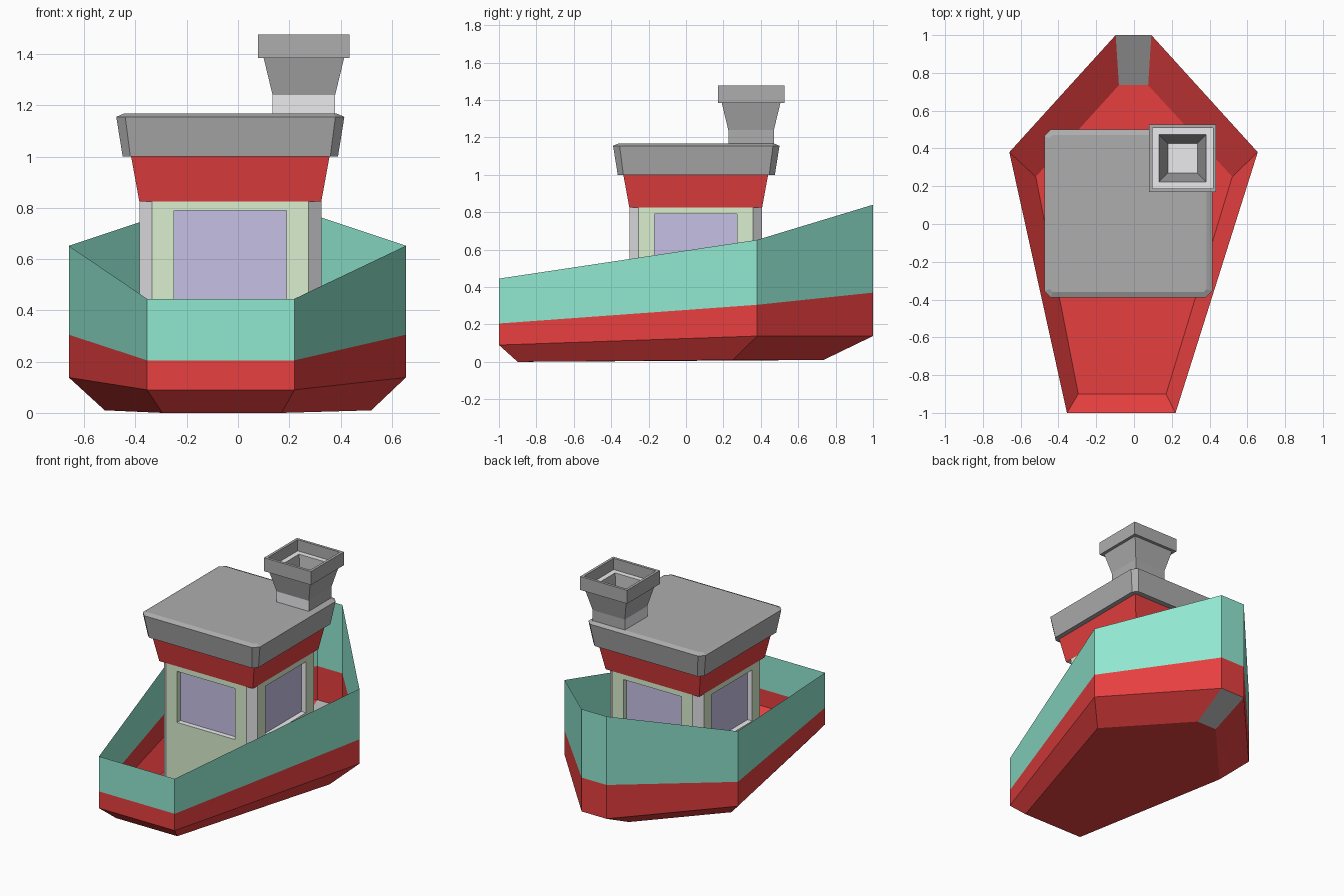
import bpy, bmesh
from math import cos, sin, pi

if "Cube" in bpy.data.objects:
    bpy.data.objects.remove(bpy.data.objects["Cube"])

COLORS = {
    "red": (0.80, 0.05, 0.05), "teal": (0.28, 0.80, 0.63), "pale_green": (0.70, 0.86, 0.62),
    "glass": (0.56, 0.53, 0.78), "dark_grey": (0.42, 0.42, 0.42), "light_grey": (0.83, 0.82, 0.85),
}
MATS = {}
for key, col in COLORS.items():
    MATS[key] = bpy.data.materials.new(key)
    MATS[key].diffuse_color = (*col, 1)
KEYS = list(COLORS)


def loft(name, rings, bands, bottom=None, top=None, special=None):
    """Skin closed rings; bands = material per strip, special = {(strip, side): material}."""
    special = special or {}
    bm = bmesh.new()
    rows = [[bm.verts.new(p) for p in ring] for ring in rings]
    n = len(rows[0])
    for b, mat in enumerate(bands):
        lo, hi = rows[b], rows[b + 1]
        for i in range(n):
            j = (i + 1) % n
            face = bm.faces.new((lo[i], lo[j], hi[j], hi[i]))
            face.material_index = KEYS.index(special.get((b, i), mat))
    if bottom:
        bm.faces.new(rows[0][::-1]).material_index = KEYS.index(bottom)
    if top:
        bm.faces.new(rows[-1]).material_index = KEYS.index(top)
    mesh = bpy.data.meshes.new(name)
    bm.to_mesh(mesh)
    bm.free()
    for key in KEYS:
        mesh.materials.append(MATS[key])
    obj = bpy.data.objects.new(name, mesh)
    bpy.context.collection.objects.link(obj)
    return obj


def square(cx, cy, h, z, c=0.0):
    """Square ring of half size h, corners cut by c."""
    if c == 0:
        pts = [(-h, -h), (h, -h), (h, h), (-h, h)]
    else:
        k = h - c
        pts = [(-k, -h), (k, -h), (h, -k), (h, k), (k, h), (-k, h), (-h, k), (-h, -k)]
    return [(cx + x, cy + y, z) for x, y in pts]


# Hull: open shell, six-sided plan, levels rise toward the bow
base = [(-0.295, -0.9), (0.17, -0.9), (0.52, 0.25), (0.075, 0.735), (-0.08, 0.735), (-0.52, 0.25)]
plan = [(-0.355, -1), (0.22, -1), (0.655, 0.38), (0.092, 1), (-0.097, 1), (-0.66, 0.38)]


def level(pts, stern, mid, bow):
    zs = (stern, stern, mid, bow, bow, mid)
    return [(x, y, z) for (x, y), z in zip(pts, zs)]


loft("hull", [level(base, 0, 0.01, 0.01), level(plan, 0.09, 0.138, 0.138),
              level(plan, 0.205, 0.305, 0.37), level(plan, 0.445, 0.652, 0.84)],
     ["red", "red", "teal"], bottom="red", special={(0, 3): "dark_grey"})

# Cabin walls with recessed windows, one per side
CX, CY, HALF, FACE = -0.03, 0.052, 0.355, 0.305


def wall_rect(angle, half, z0, z1, out):
    pts = [(-half, z0), (half, z0), (half, z1), (-half, z1)]
    c, s = cos(angle), sin(angle)
    return [(CX + u * c + out * s, CY + u * s - out * c, z) for u, z in pts]


for k, side in enumerate(("front", "right", "back", "left")):
    a = k * pi / 2
    jamb = "light_grey" if k % 2 else "pale_green"
    loft(side + "_cabin_wall",
         [wall_rect(a, FACE, 0.01, 0.825, HALF), wall_rect(a, 0.22, 0.44, 0.79, HALF),
          wall_rect(a, 0.22, 0.44, 0.79, HALF - 0.035)],
         ["pale_green", jamb], top="glass", special={(1, 0): "light_grey"})
    # Chamfered corner post beside this wall
    c, s = cos(a), sin(a)
    post = [(FACE, -HALF), (HALF, -FACE), (FACE, -FACE)]
    loft(side + "_corner_post",
         [[(CX + x * c - y * s, CY + x * s + y * c, z) for x, y in post] for z in (0.01, 0.825)],
         ["light_grey"])

# Flared red band above the windows
loft("cabin_band", [square(CX, CY, 0.355, 0.825), square(CX, CY, 0.387, 1.0)],
     ["red"], bottom="light_grey")

# Roof slab with cut corners and bevelled top edge
loft("roof", [square(CX, 0.055, 0.42, 1.0, 0.03), square(CX, 0.055, 0.445, 1.155, 0.035),
              square(CX, 0.055, 0.415, 1.168, 0.015)],
     ["dark_grey"] * 2, bottom="dark_grey", top="dark_grey")

# Funnel: column, flare, cap and hollow inside
profile = [(0.122, 1.15), (0.122, 1.24), (0.157, 1.385), (0.178, 1.385), (0.178, 1.477),
           (0.160, 1.477), (0.160, 1.40), (0.125, 1.40), (0.078, 1.20)]
loft("funnel", [square(0.257, 0.348, h, z) for h, z in profile],
     ["dark_grey"] * 6 + ["light_grey", "dark_grey"], top="light_grey",
     special={(0, 0): "light_grey", (0, 3): "light_grey"})

for m in bpy.data.materials:
    if m.users and not m.is_grease_pencil:
        m.use_nodes = True
        m.node_tree.nodes["Principled BSDF"].inputs["Base Color"].default_value = m.diffuse_color
